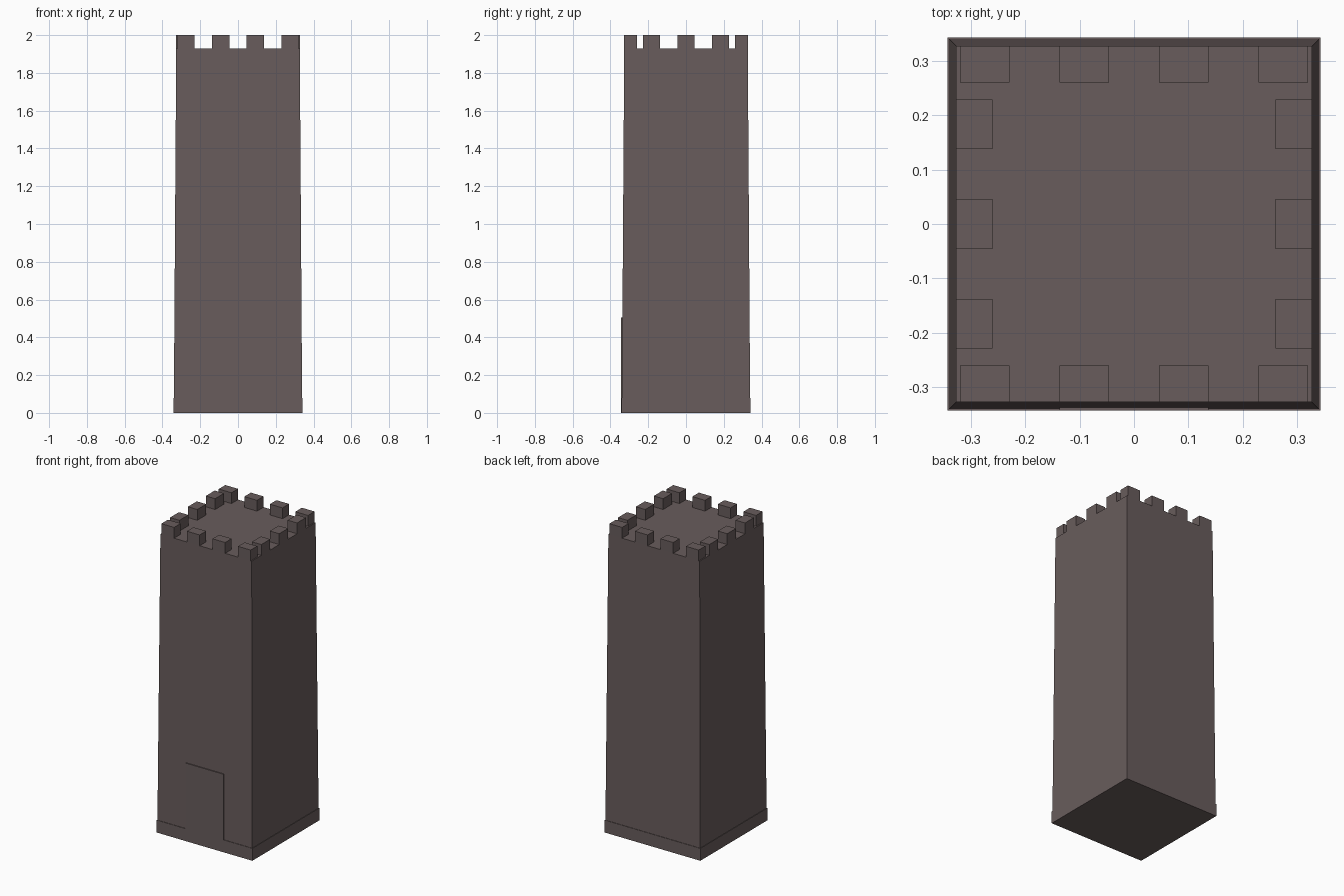
import bpy, bmesh

if "Cube" in bpy.data.objects:
    bpy.data.objects.remove(bpy.data.objects["Cube"])

stone = bpy.data.materials.new("dark stone")
stone.diffuse_color = (0.14, 0.108, 0.107, 1)
stone.use_nodes = True
stone.node_tree.nodes["Principled BSDF"].inputs["Base Color"].default_value = stone.diffuse_color


def block(name, x, y, z, top_scale=1.0):
    """Box from (min, max) ranges; the top ring can be scaled for a taper."""
    bm = bmesh.new()
    bmesh.ops.create_cube(bm, size=1)
    for v in bm.verts:
        top = v.co.z > 0
        s = top_scale if top else 1.0
        v.co = (x[v.co.x > 0] * s, y[v.co.y > 0] * s, z[top])
    mesh = bpy.data.meshes.new(name)
    bm.to_mesh(mesh)
    bm.free()
    mesh.materials.append(stone)
    ob = bpy.data.objects.new(name, mesh)
    bpy.context.collection.objects.link(ob)
    return ob


BASE, TOP = 0.34, 0.327
ROOF, PEAK = 1.93, 2.0

# Plinth and tapering shaft
block("plinth", (-0.3425, 0.3425), (-0.3425, 0.3425), (0, 0.08))
block("tower_shaft", (-BASE, BASE), (-BASE, BASE), (0, ROOF), TOP / BASE)

# Door plate on the front
block("door", (-0.137, 0.137), (-0.3428, -0.33), (0, 0.505))

# Battlements: four on the front and back, three on each side
half, inner = 0.0455, 0.26
for side, (lo, hi) in {"front": (-TOP, -inner), "back": (inner, TOP)}.items():
    for i in range(4):
        c = (i - 1.5) * 0.183
        block(f"merlon_{side}_{i + 1}", (c - half, c + half), (lo, hi), (ROOF, PEAK))
for side, (lo, hi) in {"left": (-TOP, -inner), "right": (inner, TOP)}.items():
    for i in range(3):
        c = (i - 1) * 0.183
        block(f"merlon_{side}_{i + 1}", (lo, hi), (c - half, c + half), (ROOF, PEAK))
